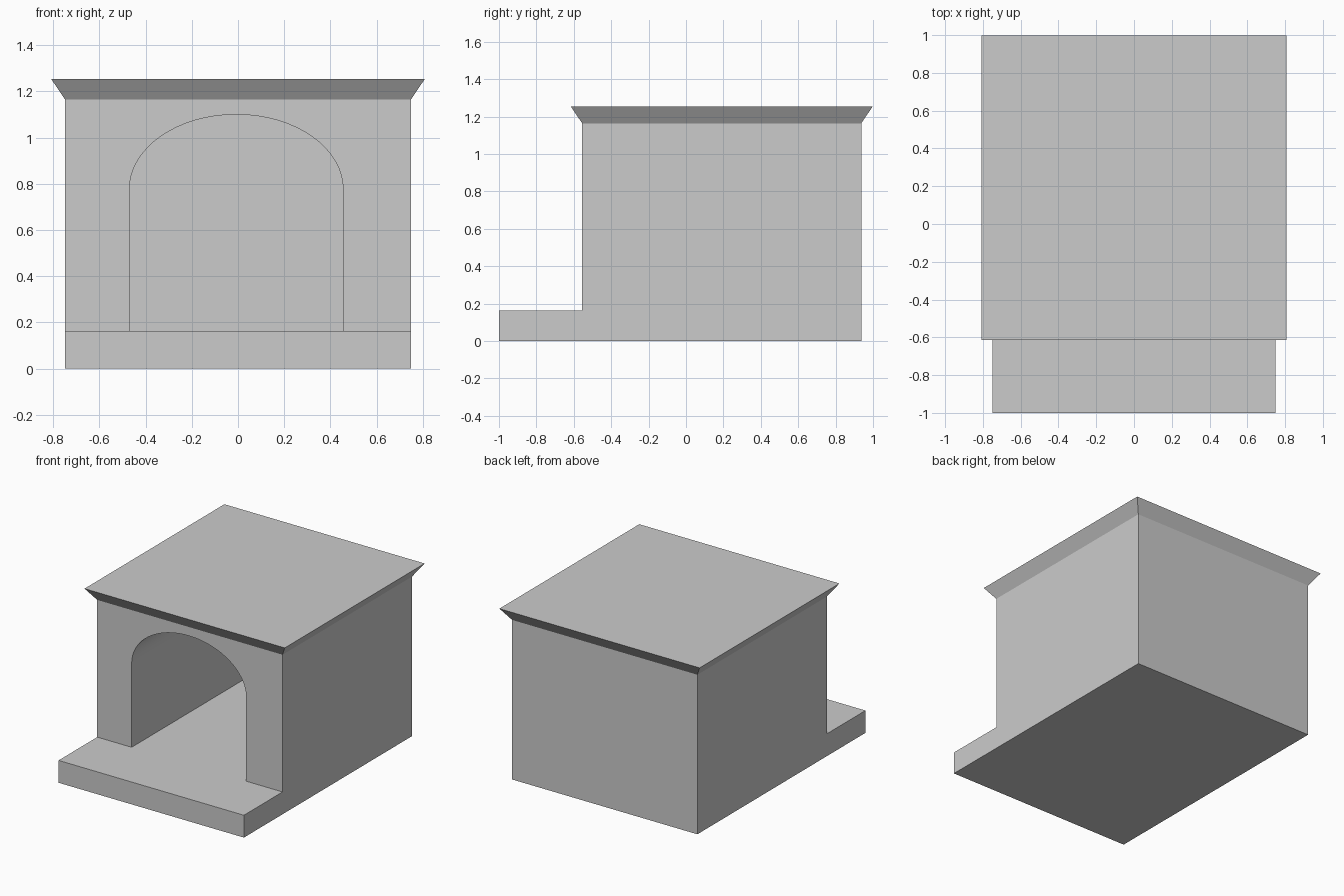
import bpy, bmesh, math

if "Cube" in bpy.data.objects:
    bpy.data.objects.remove(bpy.data.objects["Cube"])

# Main dimensions
W, FRONT, BACK, PORCH = 0.748, -0.555, 0.937, -1.0
FLOOR, EAVE, TOP, OVER = 0.163, 1.164, 1.253, 0.06
A0, A1, SPRING, CROWN, INNER = -0.47, 0.455, 0.776, 1.10, 0.82

bm = bmesh.new()


def face(points):
    return bm.faces.new([bm.verts.new(p) for p in points])


# Arch outline from left foot, over the crown, to right foot
cx, rx, rz = (A0 + A1) / 2, (A1 - A0) / 2, CROWN - SPRING
N = 32
arch = [(A0, FLOOR)]
for i in range(N + 1):
    t = math.pi * (1 - i / N)
    arch.append((cx + rx * math.cos(t), SPRING + rz * math.sin(t)))
arch.append((A1, FLOOR))

# Front wall with arched opening, and the alcove's end wall
outline = [(-W, FLOOR)] + arch + [(W, FLOOR), (W, EAVE), (-W, EAVE)]
face([(x, FRONT, z) for x, z in outline])
face([(x, INNER, z) for x, z in arch])

# Alcove sides and vault
for (xa, za), (xb, zb) in zip(arch, arch[1:]):
    face([(xa, FRONT, za), (xb, FRONT, zb), (xb, INNER, zb), (xa, INNER, za)])

# Side walls running down into the porch step
side = [(PORCH, 0), (BACK, 0), (BACK, EAVE), (FRONT, EAVE), (FRONT, FLOOR), (PORCH, FLOOR)]
for x in (-W, W):
    face([(x, y, z) for y, z in side])

# Porch and alcove floor
plan = [(-W, PORCH), (W, PORCH), (W, FRONT), (A1, FRONT), (A1, INNER),
        (A0, INNER), (A0, FRONT), (-W, FRONT)]
face([(x, y, FLOOR) for x, y in plan])

# Back wall, step front and underside
face([(-W, BACK, 0), (W, BACK, 0), (W, BACK, EAVE), (-W, BACK, EAVE)])
face([(-W, PORCH, 0), (W, PORCH, 0), (W, PORCH, FLOOR), (-W, PORCH, FLOOR)])
face([(-W, PORCH, 0), (W, PORCH, 0), (W, BACK, 0), (-W, BACK, 0)])


# Flared cornice and flat roof
def ring(o, z):
    return [(-W - o, FRONT - o, z), (W + o, FRONT - o, z),
            (W + o, BACK + o, z), (-W - o, BACK + o, z)]


low, high = ring(0, EAVE), ring(OVER, TOP)
for i in range(4):
    j = (i + 1) % 4
    face([low[i], low[j], high[j], high[i]])
face(high)

bmesh.ops.remove_doubles(bm, verts=bm.verts, dist=1e-5)
bmesh.ops.recalc_face_normals(bm, faces=bm.faces)

mesh = bpy.data.meshes.new("shelter")
bm.to_mesh(mesh)
bm.free()
shelter = bpy.data.objects.new("shelter", mesh)
bpy.context.collection.objects.link(shelter)

# Plain grey
grey = bpy.data.materials.new("light_grey")
grey.diffuse_color = (0.6, 0.6, 0.6, 1)
grey.use_nodes = True
grey.node_tree.nodes["Principled BSDF"].inputs["Base Color"].default_value = grey.diffuse_color
mesh.materials.append(grey)

# Smooth vault, crisp edges elsewhere
bpy.context.view_layer.objects.active = shelter
shelter.select_set(True)
bpy.ops.object.shade_smooth_by_angle(angle=math.radians(30))
